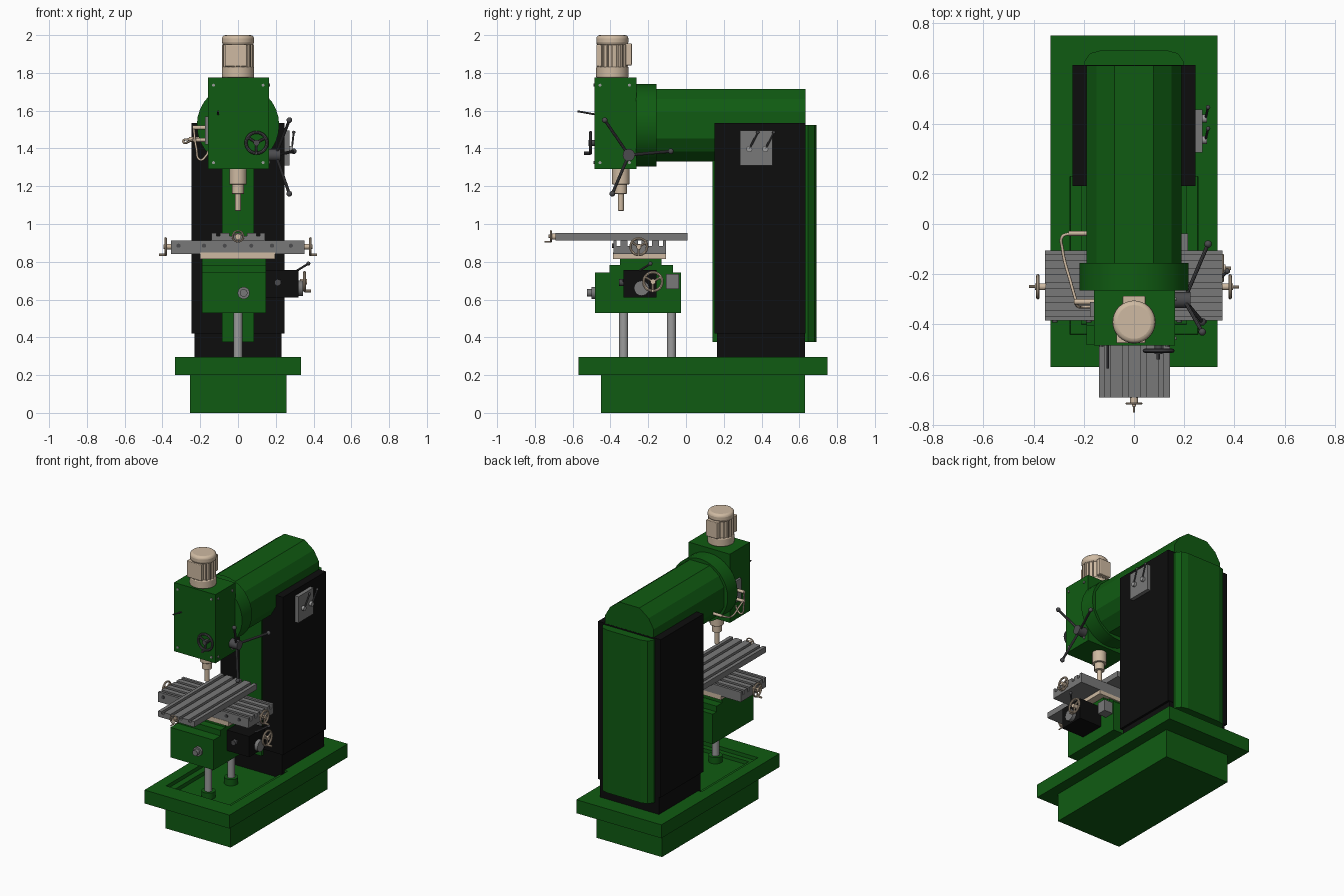
import bpy, bmesh, math
from mathutils import Vector

cube = bpy.data.objects.get("Cube")
if cube:
    bpy.data.objects.remove(cube, do_unlink=True)


def material(name, r, g, b):
    m = bpy.data.materials.new(name)
    m.use_nodes = True
    m.diffuse_color = (r, g, b, 1)
    m.node_tree.nodes["Principled BSDF"].inputs["Base Color"].default_value = (r, g, b, 1)
    return m


GREEN = material("machine green", 0.005, 0.105, 0.006)
BLACK = material("panel black", 0.004, 0.004, 0.004)
GRAY = material("table gray", 0.19, 0.19, 0.19)
STEEL = material("post steel", 0.33, 0.33, 0.33)
DARK = material("lever dark gray", 0.07, 0.07, 0.075)
CREAM = material("cream", 0.62, 0.49, 0.36)


def finish(bm, name, mat, smooth=False, bevel=0):
    bmesh.ops.recalc_face_normals(bm, faces=bm.faces)
    me = bpy.data.meshes.new(name)
    bm.to_mesh(me)
    bm.free()
    me.materials.append(mat)
    ob = bpy.data.objects.new(name, me)
    bpy.context.collection.objects.link(ob)
    if bevel:
        mod = ob.modifiers.new("soft edge", "BEVEL")
        mod.width, mod.segments = bevel, 3
    if smooth:
        bpy.ops.object.select_all(action="DESELECT")
        ob.select_set(True)
        bpy.context.view_layer.objects.active = ob
        bpy.ops.object.shade_smooth_by_angle(angle=math.radians(35))
    return ob


def box(name, x, y, z, mat, bevel=0):
    bm = bmesh.new()
    bmesh.ops.create_cube(bm, size=1)
    for v in bm.verts:
        v.co = [a[0] if c < 0 else a[1] for a, c in zip((x, y, z), v.co)]
    return finish(bm, name, mat, bevel=bevel)


def cyl(name, a, b, r, mat, r2=None, n=24, bevel=0):
    a, b = Vector(a), Vector(b)
    bm = bmesh.new()
    bmesh.ops.create_cone(bm, cap_ends=True, segments=n, radius1=r,
                          radius2=r if r2 is None else r2, depth=(b - a).length)
    q = (b - a).to_track_quat("Z", "Y")
    for v in bm.verts:
        v.co = q @ v.co + (a + b) / 2
    return finish(bm, name, mat, True, bevel)


def ball(name, c, r, mat):
    bm = bmesh.new()
    bmesh.ops.create_uvsphere(bm, u_segments=12, v_segments=8, radius=r)
    bmesh.ops.translate(bm, verts=bm.verts, vec=c)
    return finish(bm, name, mat, True)


def extrude(name, pts, axis, a, b, mat):
    """Extrude a closed 2D profile along one axis."""
    place = {"x": lambda u, v, t: (t, u, v), "y": lambda u, v, t: (u, t, v),
             "z": lambda u, v, t: (u, v, t)}[axis]
    bm = bmesh.new()
    face = bm.faces.new([bm.verts.new(place(u, v, a)) for u, v in pts])
    ext = bmesh.ops.extrude_face_region(bm, geom=[face])["geom"]
    shift = Vector(place(0, 0, b - a))
    for e in ext:
        if isinstance(e, bmesh.types.BMVert):
            e.co += shift
    return finish(bm, name, mat)


def tube(name, pts, r, mat):
    cu = bpy.data.curves.new(name, "CURVE")
    cu.dimensions = "3D"
    cu.bevel_depth, cu.bevel_resolution, cu.use_fill_caps = r, 2, True
    sp = cu.splines.new("BEZIER")
    sp.bezier_points.add(len(pts) - 1)
    for p, co in zip(sp.bezier_points, pts):
        p.co = co
        p.handle_left_type = p.handle_right_type = "AUTO"
    cu.materials.append(mat)
    ob = bpy.data.objects.new(name, cu)
    bpy.context.collection.objects.link(ob)


def handwheel(name, c, axis, r, mat, turn=0.5):
    c, axis = Vector(c), Vector(axis)
    q = axis.to_track_quat("Z", "Y")
    bpy.ops.mesh.primitive_torus_add(location=c, rotation=q.to_euler(), major_radius=r * 0.88,
                                     minor_radius=r * 0.13, major_segments=28, minor_segments=8)
    ob = bpy.context.object
    ob.name = name + "_rim"
    ob.data.materials.append(mat)
    bpy.ops.object.shade_smooth_by_angle()
    cyl(name + "_hub", c - axis * 0.025, c + axis * 0.012, r * 0.25, mat, n=16)
    for i in range(3):
        t = turn + i * math.tau / 3
        rim = c + q @ Vector((math.cos(t), math.sin(t), 0)) * r * 0.88
        cyl(name + "_spoke", c, rim, r * 0.11, mat, n=8)
    cyl(name + "_grip", rim, rim + axis * 0.035, r * 0.13, mat, n=10)


def slotted(name, axis, lo, hi, a, b, z, slots, mat):
    """Table plate with grooves along its length."""
    pts = [(hi, z[0]), (lo, z[0]), (lo, z[1])]
    step, depth = (hi - lo) / slots, (z[1] - z[0]) * 0.4
    for i in range(slots):
        m = lo + step * (i + 0.5)
        pts += [(m - 0.01, z[1]), (m - 0.01, z[1] - depth), (m + 0.01, z[1] - depth), (m + 0.01, z[1])]
    return extrude(name, pts + [(hi, z[1])], axis, a, b, mat)


# Base with a stepped coolant tray
box("base_plinth", (-0.253, 0.258), (-0.45, 0.63), (0, 0.2), GREEN)
bm = bmesh.new()
bmesh.ops.create_cube(bm, size=1)
for v in bm.verts:
    v.co = (v.co.x * 0.665, 0.09 + v.co.y * 1.32, 0.2475 + v.co.z * 0.095)
top = max(bm.faces, key=lambda f: f.calc_center_median().z)
for x, front, depth in ((0.255, -0.44, 0.025), (0.21, -0.4, 0.025)):
    bmesh.ops.inset_region(bm, faces=[top], thickness=0.02)
    for v in top.verts:
        v.co.x = math.copysign(x, v.co.x)
        v.co.y = front if v.co.y < 0 else 0.19
    bmesh.ops.inset_region(bm, faces=[top], thickness=0.002)
    for v in top.verts:
        v.co.z -= depth
finish(bm, "base_tray", GREEN)

# Column with side panels, front way and rear cover
box("column_core", (-0.23, 0.23), (0.165, 0.63), (0.24, 1.52), BLACK)
box("column_upper", (-0.245, 0.245), (0.152, 0.633), (0.42, 1.535), BLACK)
box("front_way", (-0.085, 0.085), (0.14, 0.2), (0.375, 1.4), GREEN)
extrude("rear_cover", [(-0.2, 0.6), (0.2, 0.6), (0.2, 0.645), (0.175, 0.68), (0.13, 0.692),
                       (-0.13, 0.692), (-0.175, 0.68), (-0.2, 0.645)], "z", 0.375, 1.525, GREEN)

# Overarm and collar
half = [(0.078, 0.192), (0.15, 0.138), (0.19, 0.07)]
right = half + [(x, -z) for x, z in reversed(half)]
ring = right + [(-x, -z) for x, z in right]
extrude("overarm", [(x, 1.523 + z) for x, z in ring], "y", -0.2, 0.632, GREEN)
cyl("overarm_collar", (0, -0.155, 1.523), (0, -0.265, 1.523), 0.218, GREEN, n=32)

# Head with corner screws
box("head", (-0.16, 0.163), (-0.485, -0.262), (1.29, 1.775), GREEN)
for z in (1.325, 1.735):
    for x in (-0.13, 0.133):
        cyl("head_screw", (x, -0.48, z), (x, -0.491, z), 0.008, STEEL, n=10)
    for y in (-0.455, -0.3):
        cyl("head_side_screw", (0.16, y, z), (0.17, y, z), 0.008, STEEL, n=10)
cyl("head_pin", (-0.105, -0.48, 1.58), (-0.105, -0.575, 1.597), 0.005, DARK, n=8)

# Motor
my = -0.39
cyl("motor_flange", (0, my, 1.775), (0, my, 1.832), 0.086, CREAM, n=32, bevel=0.006)
cyl("motor_body", (0, my, 1.83), (0, my, 1.95), 0.074, CREAM, n=32)
cyl("motor_cap", (0, my, 1.945), (0, my, 2.0), 0.085, CREAM, n=32, bevel=0.018)
for i in range(18):
    t = i * math.tau / 18
    d = Vector((math.cos(t), math.sin(t), 0))
    e = Vector((-d.y, d.x, 0)) * 0.004
    o = Vector((0, my, 0))
    extrude("motor_fin", [(o + d * r + s * e)[:2] for r, s in ((0.07, -1), (0.084, -1), (0.084, 1), (0.07, 1))],
            "z", 1.83, 1.95, CREAM)
box("motor_terminal_box", (-0.045, 0.045), (-0.32, -0.287), (1.84, 1.955), CREAM, 0.004)
box("motor_front_plate", (-0.07, 0.045), (-0.475, -0.42), (1.835, 1.95), CREAM, 0.004)

# Spindle
for z0, z1, r in ((1.21, 1.3, 0.046), (1.16, 1.21, 0.033), (1.07, 1.16, 0.016)):
    cyl("spindle", (0, -0.345, z0), (0, -0.345, z1), r, CREAM, bevel=0.003)

# Quill feed lever on the left of the head
hub = Vector((0.2, -0.303, 1.365))
cyl("feed_hub", (0.16, -0.303, 1.365), (0.225, -0.303, 1.365), 0.032, DARK)
for tip in ((0.272, -0.43, 1.55), (0.295, -0.08, 1.385), (0.272, -0.39, 1.16)):
    cyl("feed_spoke", hub, tip, 0.008, DARK, n=10)
    ball("feed_knob", tip, 0.015, DARK)
handwheel("head_wheel", (0.098, -0.505, 1.43), (0, -1, 0), 0.063, DARK)

# Electrical box and conduits on the right of the head
box("switch_box", (-0.175, -0.155), (-0.37, -0.31), (1.42, 1.57), GRAY)
for z in (1.51, 1.445):
    cyl("conduit_fitting", (-0.16, -0.31, z), (-0.24, -0.31, z), 0.011, CREAM, n=12)
cyl("collar_fitting", (-0.19, -0.037, 1.45), (-0.26, -0.037, 1.45), 0.01, CREAM, n=12)
tube("upper_conduit", [(-0.23, -0.31, 1.445), (-0.25, -0.24, 1.44), (-0.285, -0.1, 1.43),
                       (-0.285, -0.05, 1.445), (-0.25, -0.037, 1.45)], 0.006, CREAM)
tube("lower_conduit", [(-0.235, -0.31, 1.51), (-0.22, -0.33, 1.4), (-0.2, -0.33, 1.34),
                       (-0.17, -0.33, 1.36), (-0.155, -0.33, 1.39)], 0.006, CREAM)

# Control plate on the column
box("control_plate", (0.24, 0.272), (0.285, 0.457), (1.31, 1.495), GRAY)
for y in (0.335, 0.42):
    cyl("control_knob", (0.27, y, 1.397), (0.29, y, 1.397), 0.016, STEEL, n=16)
    cyl("control_lever", (0.285, y, 1.397), (0.295, y + 0.045, 1.485), 0.005, DARK, n=8)
    ball("control_tip", (0.295, y + 0.045, 1.485), 0.009, DARK)

# Knee on two posts
for y in (-0.33, -0.077):
    cyl("knee_post", (0, y, 0.24), (0, y, 0.56), 0.024, STEEL)
    cyl("post_socket", (0, y, 0.24), (0, y, 0.29), 0.045, GREEN)
box("knee", (-0.19, 0.147), (-0.482, -0.027), (0.53, 0.742), GREEN)
box("knee_step", (-0.19, 0.147), (-0.405, -0.07), (0.74, 0.782), GREEN)
box("knee_top", (-0.19, 0.147), (-0.35, -0.13), (0.78, 0.818), GREEN)
cyl("knee_shaft", (0.03, -0.48, 0.635), (0.03, -0.5, 0.635), 0.032, GRAY)
cyl("knee_shaft_end", (0.03, -0.5, 0.635), (0.03, -0.525, 0.635), 0.02, GRAY)

# Feed gearbox beside the knee
box("feed_gearbox", (0.145, 0.32), (-0.332, -0.156), (0.61, 0.756), BLACK)
cyl("gearbox_dial", (0.31, -0.235, 0.66), (0.345, -0.235, 0.66), 0.04, GRAY)
handwheel("gearbox_wheel", (0.352, -0.175, 0.695), (1, 0, 0), 0.056, CREAM)
box("knee_switch", (0.14, 0.215), (-0.105, -0.037), (0.655, 0.735), GRAY)
cyl("gearbox_lever_hub", (0.21, -0.33, 0.69), (0.21, -0.355, 0.69), 0.018, DARK, n=16)
cyl("gearbox_lever", (0.21, -0.345, 0.69), (0.372, -0.188, 0.79), 0.006, DARK, n=8)
ball("gearbox_lever_tip", (0.372, -0.188, 0.79), 0.011, DARK)

# Saddle and cross table
box("saddle", (-0.2, 0.197), (-0.387, -0.105), (0.815, 0.848), CREAM)
slotted("cross_table", "x", -0.385, -0.105, -0.355, 0.352, (0.842, 0.912), 5, GRAY)
for x in (-0.315, -0.18, -0.07, 0.07, 0.18, 0.28):
    cyl("table_bolt", (x, -0.38, 0.885), (x, -0.392, 0.885), 0.011, DARK, n=12)
for s in (-1, 1):
    cyl("cross_screw", (s * 0.35, -0.25, 0.88), (s * 0.385, -0.25, 0.88), 0.014, CREAM, n=14)
    handwheel("cross_wheel", (s * 0.383, -0.25, 0.88), (s, 0, 0), 0.05, CREAM)

# Long upper table
slotted("upper_table", "y", -0.14, 0.143, -0.692, 0.008, (0.912, 0.952), 4, GRAY)
cyl("upper_screw", (0, -0.69, 0.933), (0, -0.72, 0.933), 0.016, CREAM, n=14)
handwheel("upper_wheel", (0, -0.715, 0.935), (0, -1, 0), 0.033, CREAM)
